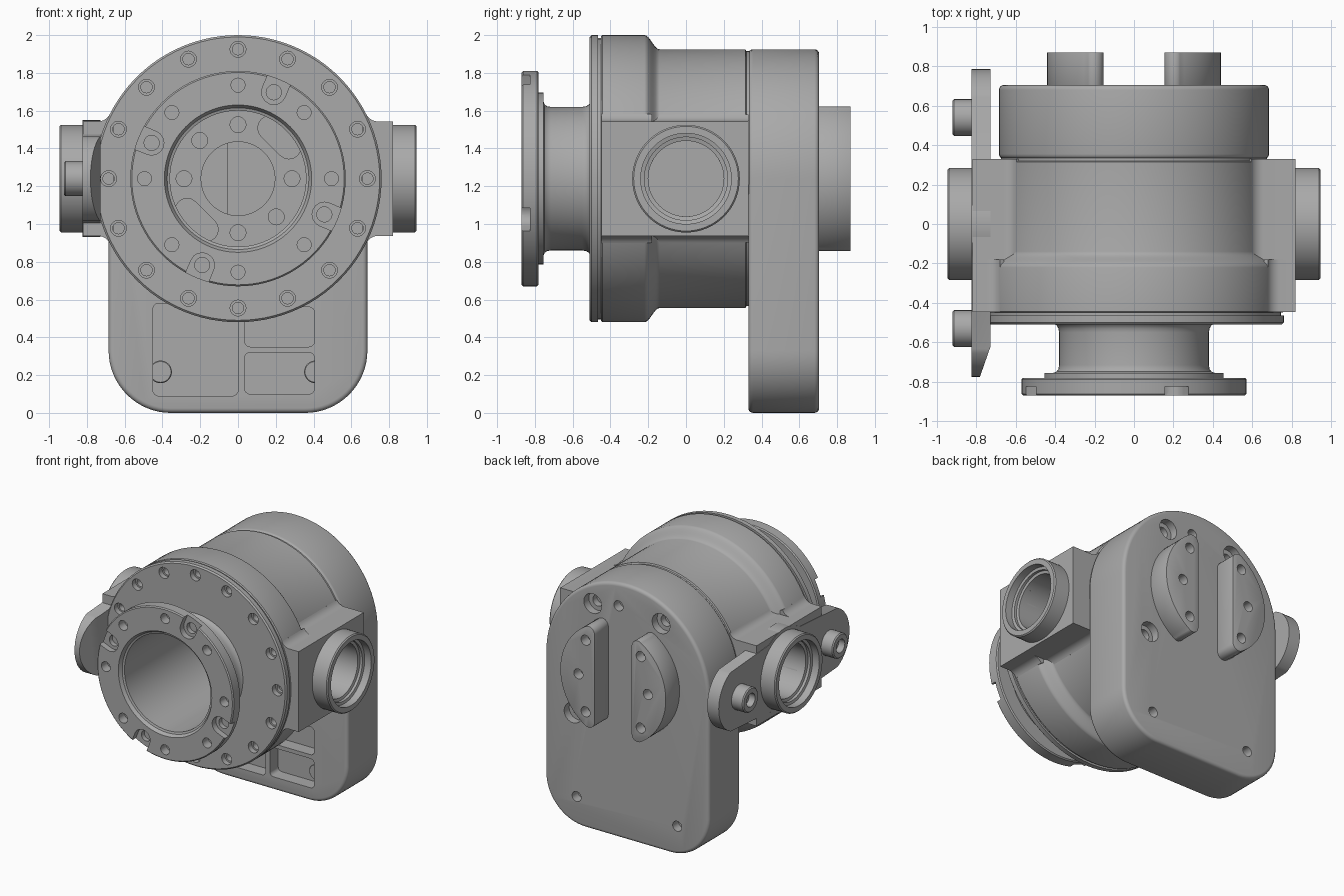
import bpy, bmesh
from math import sin, cos, radians, sqrt, atan2, degrees, pi
from mathutils import Matrix, Vector

if "Cube" in bpy.data.objects:
    bpy.data.objects.remove(bpy.data.objects["Cube"])

AXIS = 1.24  # height of the main axis
grey = bpy.data.materials.new("machined grey")
grey.use_nodes = True
grey.diffuse_color = (0.4, 0.4, 0.4, 1)
grey.node_tree.nodes["Principled BSDF"].inputs["Base Color"].default_value = (0.4, 0.4, 0.4, 1)


def finish(name, bm):
    bmesh.ops.recalc_face_normals(bm, faces=bm.faces)
    mesh = bpy.data.meshes.new(name)
    bm.to_mesh(mesh)
    bm.free()
    mesh.materials.append(grey)
    obj = bpy.data.objects.new(name, mesh)
    bpy.context.collection.objects.link(obj)
    return obj


def lathe(name, profile, axis="Y", loc=(0, 0, AXIS), closed=False, steps=96):
    """Revolve (radius, distance along axis) points."""
    bm = bmesh.new()
    vs = [bm.verts.new((r, 0, t)) for r, t in profile]
    pairs = list(zip(vs, vs[1:])) + ([(vs[-1], vs[0])] if closed else [])
    edges = [bm.edges.new(p) for p in pairs]
    bmesh.ops.spin(bm, geom=vs + edges, axis=(0, 0, 1), cent=(0, 0, 0),
                   angle=2 * pi, steps=steps)
    bmesh.ops.remove_doubles(bm, verts=bm.verts, dist=1e-5)
    rot = Matrix.Rotation(-pi / 2, 4, "X") if axis == "Y" else Matrix.Rotation(pi / 2, 4, "Y")
    bm.transform(Matrix.Translation(loc) @ rot)
    return finish(name, bm)


def prism(name, pts, t0, t1, axis="Y"):
    """Extrude a 2D outline along an axis."""
    place = {"X": lambda p, t: (t, p[0], p[1]),
             "Y": lambda p, t: (p[0], t, p[1]),
             "Z": lambda p, t: (p[0], p[1], t)}[axis]
    bm = bmesh.new()
    a = [bm.verts.new(place(p, t0)) for p in pts]
    b = [bm.verts.new(place(p, t1)) for p in pts]
    bm.faces.new(a)
    bm.faces.new(b[::-1])
    for i in range(len(a)):
        j = (i + 1) % len(a)
        bm.faces.new((a[i], b[i], b[j], a[j]))
    return finish(name, bm)


def arc(cx, cz, r, a0, a1, n=8):
    angles = [radians(a0 + (a1 - a0) * i / n) for i in range(n + 1)]
    return [(cx + r * cos(a), cz + r * sin(a)) for a in angles]


def rounded_rect(x0, x1, z0, z1, r):
    return (arc(x1 - r, z1 - r, r, 0, 90) + arc(x0 + r, z1 - r, r, 90, 180)
            + arc(x0 + r, z0 + r, r, 180, 270) + arc(x1 - r, z0 + r, r, 270, 360))


def slot(cx, cz, half, r, angle):
    dx, dz = half * cos(radians(angle)), half * sin(radians(angle))
    return (arc(cx + dx, cz + dz, r, angle - 90, angle + 90)
            + arc(cx - dx, cz - dz, r, angle + 90, angle + 270))


def polar(r, angle):
    return r * cos(radians(angle)), AXIS + r * sin(radians(angle))


def hole(x, z, y0, depth, r, r2=None, depth2=0):
    """Drill cutter along y, with an optional narrower second step."""
    s = 1 if depth > 0 else -1
    prof = [(0, y0 - 0.03 * s), (r, y0 - 0.03 * s), (r, y0 + depth)]
    if r2:
        prof += [(r2, y0 + depth), (r2, y0 + depth + depth2)]
    prof.append((0, prof[-1][1]))
    return lathe("drill", prof, loc=(x, 0, z), steps=20)


def apply_mod(obj, mod):
    bpy.context.view_layer.objects.active = obj
    bpy.ops.object.modifier_apply(modifier=mod.name)


def cut(obj, cutters):
    bpy.ops.object.select_all(action="DESELECT")
    for c in cutters:
        c.select_set(True)
    bpy.context.view_layer.objects.active = cutters[0]
    if len(cutters) > 1:
        bpy.ops.object.join()
    tool = cutters[0]
    mod = obj.modifiers.new("cut", "BOOLEAN")
    mod.operation, mod.solver, mod.object = "DIFFERENCE", "EXACT", tool
    mod.use_self = True
    apply_mod(obj, mod)
    bpy.data.objects.remove(tool)


def side_drill(s):
    return lathe("side_drill", [(0, s * 0.62), (0.2, s * 0.62), (0.2, s), (0, s)], "X")


# Main housing: front disc, groove, stepped barrel, bore and recessed floor
step = [(0.76 - 0.0375 * (1 - cos(pi * i / 8)), -0.22 + 0.01 * i) for i in range(9)]
housing = lathe("main_housing", [
    (0, 0.32), (0.195, 0.32), (0.195, 0.1), (0.36, 0.1), (0.36, -0.5), (0.37, -0.51),
    (0.75, -0.51), (0.76, -0.5), (0.76, -0.465), (0.745, -0.465), (0.745, -0.45),
    (0.753, -0.45), (0.76, -0.443)] + step + [(0.685, 0.315), (0.675, 0.32), (0.675, 0.34), (0, 0.34)])
drills = [side_drill(1), side_drill(-1)]
for i in range(16):
    drills.append(hole(*polar(0.685, i * 22.5), -0.51, 0.04, 0.042, 0.03, 0.05))
for i in range(8):
    if i % 4 == 1:  # tangential slots replace two of the floor holes
        x, z = polar(0.31, i * 45)
        drills.append(prism("slot", slot(x, z, 0.07, 0.065, i * 45 + 90), 0.08, 0.18))
    else:
        drills.append(hole(*polar(0.286, i * 45), 0.1, 0.06, 0.042))
cut(housing, drills)
prism("inner_step", rounded_rect(-0.21, -0.055, AXIS - 0.19, AXIS + 0.19, 0.005), 0.27, 0.33)

# Hollow neck with mounting flange
neck = lathe("neck_flange", [
    (0.36, -0.5), (0.36, -0.84), (0.375, -0.845), (0.39, -0.87), (0.562, -0.87), (0.57, -0.862),
    (0.57, -0.788), (0.562, -0.78), (0.455, -0.78), (0.455, -0.755), (0.41, -0.755), (0.392, -0.748),
    (0.383, -0.735), (0.38, -0.715), (0.38, -0.55), (0.383, -0.53), (0.392, -0.515), (0.41, -0.5)],
    closed=True)
drills = [hole(*polar(0.495, i * 45), -0.87, 0.07, 0.037) for i in range(8)]
for i in range(4):
    a = 67.5 + i * 90
    drills.append(prism("notch", slot(*polar(0.595, a), 0.1, 0.065, a), -0.9, -0.825))
    drills.append(hole(*polar(0.495, a), -0.83, 0.04, 0.04))
cut(neck, drills)

# Gear cover at the back: arched plate with front pockets and rear screw holes
cover = prism("rear_cover", arc(0, AXIS, 0.685, 0, 180, 64)
              + arc(-0.355, 0.33, 0.33, 180, 270, 16) + arc(0.355, 0.33, 0.33, 270, 360, 16), 0.33, 0.705)
bev = cover.modifiers.new("edge", "BEVEL")
bev.width, bev.segments, bev.limit_method, bev.angle_limit = 0.025, 4, "ANGLE", radians(40)
apply_mod(cover, bev)
pockets = [(-0.45, 0.0, 0.09, 0.58), (0.035, 0.405, 0.1, 0.32), (0.035, 0.405, 0.35, 0.56)]
drills = []
for p in pockets:
    drills.append(prism("pocket", rounded_rect(*p, 0.03), 0.3, 0.43))
for x, z in [(0.285, 1.71), (-0.285, 1.71), (0.45, 0.84)]:
    drills.append(hole(x, z, 0.705, -0.06, 0.075, 0.042, -0.05))
for x, z in [(0.07, 1.75), (0.42, 0.217), (-0.42, 0.217)]:
    drills.append(hole(x, z, 0.705, -0.07, 0.038))
cut(cover, drills)
for x in (-0.41, 0.41):
    lathe("screw_pad", [(0, 0.345), (0.055, 0.345), (0.06, 0.35), (0.06, 0.45), (0, 0.45)],
          loc=(x, 0, 0.217), steps=32)

# Mirrored pairs: rear lugs, side blocks and side ports
for s, side in ((1, "left"), (-1, "right")):
    end = degrees(atan2(0.332, 0.205))
    outline = (arc(0, 0, 0.44, -end, end, 32) + arc(0.205, 0.332, 0.05, end, 180)
               + arc(0.205, -0.332, 0.05, 180, 360 - end))
    lug = prism(side + "_rear_lug", [(s * x, AXIS + z) for x, z in outline], 0.69, 0.87)
    bev = lug.modifiers.new("edge", "BEVEL")
    bev.width, bev.segments, bev.limit_method, bev.angle_limit = 0.01, 2, "ANGLE", radians(40)
    apply_mod(lug, bev)
    cut(lug, [hole(s * x, AXIS + z, 0.87, -0.08, 0.038)
              for x, z in ((0.23, 0.27), (0.29, 0), (0.23, -0.27))])

    # Block sections with a concave fillet running into the barrel
    h, f = 0.303, 0.07
    for part, R, y0, y1 in (("front", 0.76, -0.447, -0.18), ("rear", 0.685, -0.19, 0.33)):
        cx = sqrt((R + f) ** 2 - (h + f) ** 2)
        a = degrees(atan2(h + f, cx)) + 180
        top = [(0.82, h)] + arc(cx, h + f, f, 270, a)
        top.append((top[-1][0] * 0.97, top[-1][1] * 0.97))
        outline = top + [(x, -z) for x, z in reversed(top)]
        block = prism(f"{side}_{part}_side_block", [(s * x, AXIS + z) for x, z in outline], y0, y1)
        cut(block, [side_drill(s)])
    ring = [(0.24, 0.945), (0.277, 0.945), (0.285, 0.937), (0.285, 0.8), (0.2, 0.8),
            (0.2, 0.86), (0.22, 0.865), (0.22, 0.885), (0.24, 0.89)]
    lathe(side + "_side_port", [(r, s * t) for r, t in ring], "X", closed=True, steps=64)

# Two-lobed bracket on the right side, relieved behind the front disc
bracket = prism("side_bracket", arc(0.54, AXIS, 0.245, -65, 65, 24) + arc(0, AXIS, 0.31, 55, 125, 12)
                + arc(-0.53, AXIS, 0.245, 115, 245, 24) + arc(0, AXIS, 0.31, 235, 305, 12),
                -0.823, -0.727, "X")
cut(bracket, [side_drill(-1),
              prism("relief", [(-0.79, -0.8), (-0.7, -0.8), (-0.7, -0.55), (-0.727, -0.62)], 0.8, 1.7, "Z")])
for y, end in ((0.54, "rear"), (-0.53, "front")):
    lathe(end + "_bracket_bolt", [(0, -0.87), (0.05, -0.87), (0.05, -0.92), (0.085, -0.92),
                                  (0.093, -0.912), (0.093, -0.81), (0, -0.81)],
          "X", loc=(0, y, AXIS), steps=36)

# Smooth shading with sharp machined edges
bpy.ops.object.select_all(action="DESELECT")
for o in bpy.context.collection.objects:
    if o.type == "MESH":
        o.select_set(True)
        bpy.context.view_layer.objects.active = o
bpy.ops.object.shade_smooth_by_angle(angle=radians(32))
